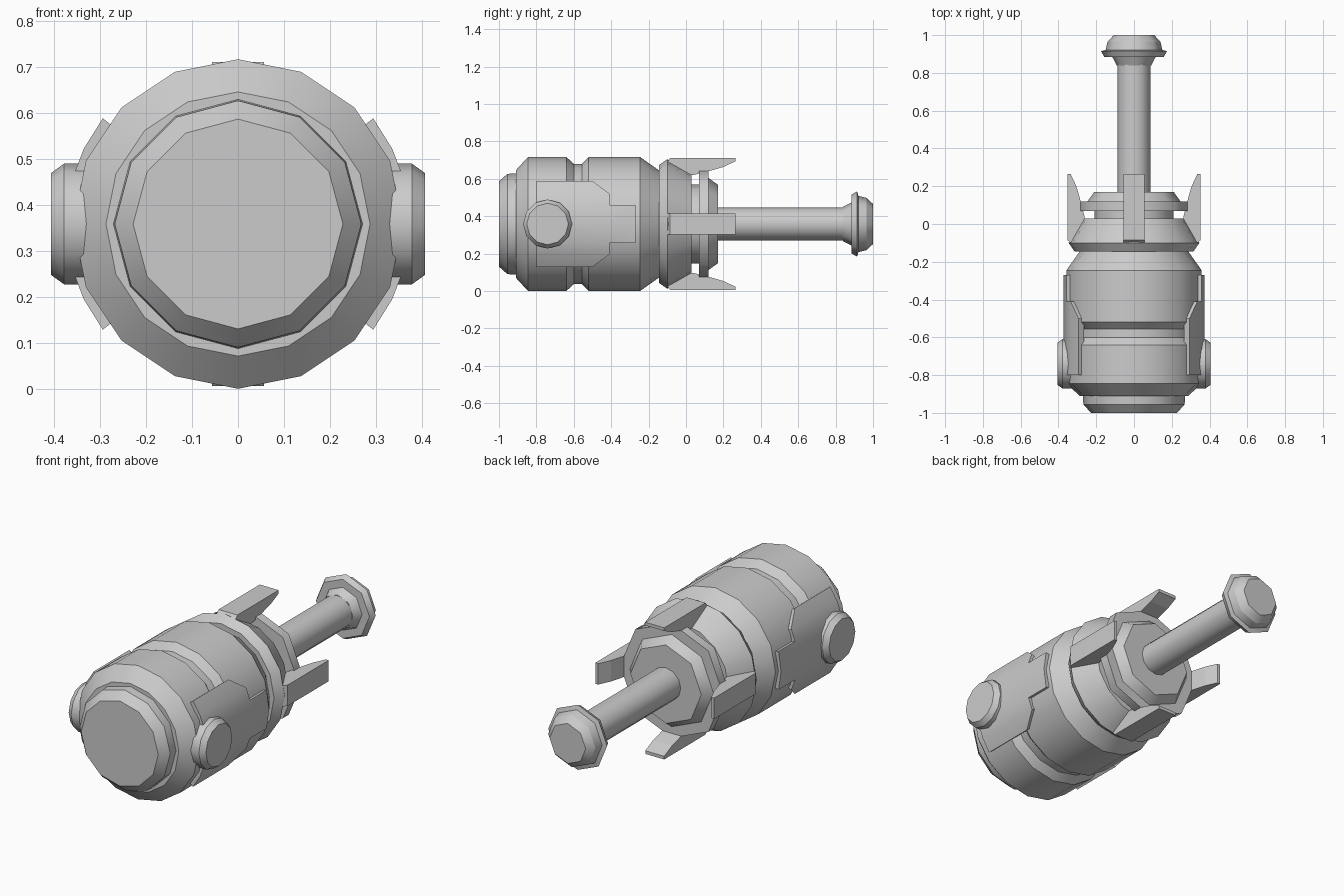
import bpy, bmesh, math
from mathutils import Matrix, Vector

if "Cube" in bpy.data.objects:
    bpy.data.objects.remove(bpy.data.objects["Cube"])

CZ = 0.358  # height of the long axis
grey = bpy.data.materials.new("light_grey")
grey.diffuse_color = (0.6, 0.6, 0.6, 1)
grey.use_nodes = True
grey.node_tree.nodes["Principled BSDF"].inputs["Base Color"].default_value = grey.diffuse_color


def finish(name, bm, angle=None):
    bmesh.ops.recalc_face_normals(bm, faces=bm.faces[:])
    me = bpy.data.meshes.new(name)
    bm.to_mesh(me)
    bm.free()
    me.materials.append(grey)
    if angle:
        me.shade_smooth()
        me.set_sharp_from_angle(angle=math.radians(angle))
    ob = bpy.data.objects.new(name, me)
    bpy.context.collection.objects.link(ob)
    return ob


def lathe(name, profile, sides, matrix=None):
    """Spin (y, radius) points about the long axis; smooth around, crisp rings."""
    bm = bmesh.new()
    rings = []
    for y, r in profile:
        ts = [2 * math.pi * i / sides for i in range(sides)]
        rings.append([bm.verts.new((r * math.sin(t), y, r * math.cos(t))) for t in ts])
    for a, b in zip(rings, rings[1:]):
        for i in range(sides):
            j = (i + 1) % sides
            bm.faces.new((a[i], a[j], b[j], b[i])).smooth = True
    bm.faces.new(rings[0])
    bm.faces.new(rings[-1])
    for ring in rings:
        for i in range(sides):
            bm.edges.get((ring[i], ring[(i + 1) % sides])).smooth = False
    bm.transform(matrix or Matrix.Translation((0, 0, CZ)))
    return finish(name, bm)


# Barrel with a groove, and its front cap
lathe("main_body", [(-0.91, 0.287), (-0.845, 0.358), (-0.64, 0.358), (-0.60, 0.322),
                    (-0.555, 0.322), (-0.52, 0.358), (-0.245, 0.358), (-0.135, 0.28)], 16)
lathe("front_cap", [(-1.0, 0.228), (-0.955, 0.268), (-0.89, 0.272)], 12)

# Rear collar, neck, disc and end cap
lathe("collar", [(-0.145, 0.315), (-0.10, 0.346), (0.03, 0.272)], 16)
lathe("neck", [(0.0, 0.21), (0.14, 0.21)], 12)
lathe("disc", [(0.07, 0.306), (0.12, 0.306)], 8)
lathe("end_cap", [(0.115, 0.25), (0.17, 0.21)], 8)

# Rod and its knob
lathe("rod", [(0.15, 0.088), (0.86, 0.088)], 12)
lathe("knob", [(0.84, 0.092), (0.885, 0.115), (0.885, 0.158), (0.915, 0.174),
               (0.922, 0.15), (0.965, 0.14), (1.0, 0.107)], 8)

# Four flared fins around the collar
FIN = [(-0.10, 0.335), (-0.085, 0.352), (0.264, 0.352), (0.264, 0.335),
       (0.20, 0.305), (0.13, 0.285), (0.04, 0.262), (-0.06, 0.262)]
for k, where in enumerate(("top", "right", "bottom", "left")):
    bm = bmesh.new()
    a, b = ([bm.verts.new((x, y, r)) for y, r in FIN] for x in (-0.056, 0.056))
    bm.faces.new(a)
    bm.faces.new(b)
    for i in range(len(FIN)):
        j = (i + 1) % len(FIN)
        bm.faces.new((a[i], a[j], b[j], b[i]))
    bm.transform(Matrix.Translation((0, 0, CZ)) @ Matrix.Rotation(k * math.pi / 2, 4, 'Y'))
    finish(where + "_fin", bm)

# Curved side panels, stepped towards the rear: (angle, angle, rear y, rear y)
STRIPS = [(-38, -26, -0.50, -0.41), (-26, -16, -0.41, -0.41), (-16, 0, -0.41, -0.41),
          (0, 16, -0.41, -0.41), (16, 26, -0.41, -0.41), (26, 38, -0.41, -0.50)]
QUADS = [((-0.80, a), (ya, a), (yb, b), (-0.80, b)) for a, b, ya, yb in STRIPS]
QUADS += [((-0.41, a), (-0.27, a), (-0.27, b), (-0.41, b)) for a, b in ((-16, 0), (0, 16))]
bm = bmesh.new()
layers = ({}, {})


def panel_vert(layer, key):
    if key not in layers[layer]:
        r, t = (0.373, 0.335)[layer], math.radians(key[1])
        layers[layer][key] = bm.verts.new((r * math.cos(t), key[0], CZ + r * math.sin(t)))
    return layers[layer][key]


sides = [(q[i], q[(i + 1) % 4]) for q in QUADS for i in range(4)]
for q in QUADS:
    bm.faces.new([panel_vert(0, k) for k in q])
    bm.faces.new([panel_vert(1, k) for k in reversed(q)])
for p, q in sides:
    if (q, p) not in sides:  # rim walls
        bm.faces.new((panel_vert(0, q), panel_vert(0, p), panel_vert(1, p), panel_vert(1, q)))
panel = finish("side_panels", bm, 30)
panel.modifiers.new("mirror", 'MIRROR').use_mirror_merge = False

# Round side buttons
for s, where in ((1, "right"), (-1, "left")):
    m = Matrix.Translation((0, -0.74, CZ)) @ Matrix.Rotation(-s * math.pi / 2, 4, 'Z')
    lathe(where + "_button", [(0.30, 0.131), (0.378, 0.131), (0.406, 0.111)], 12, m)
